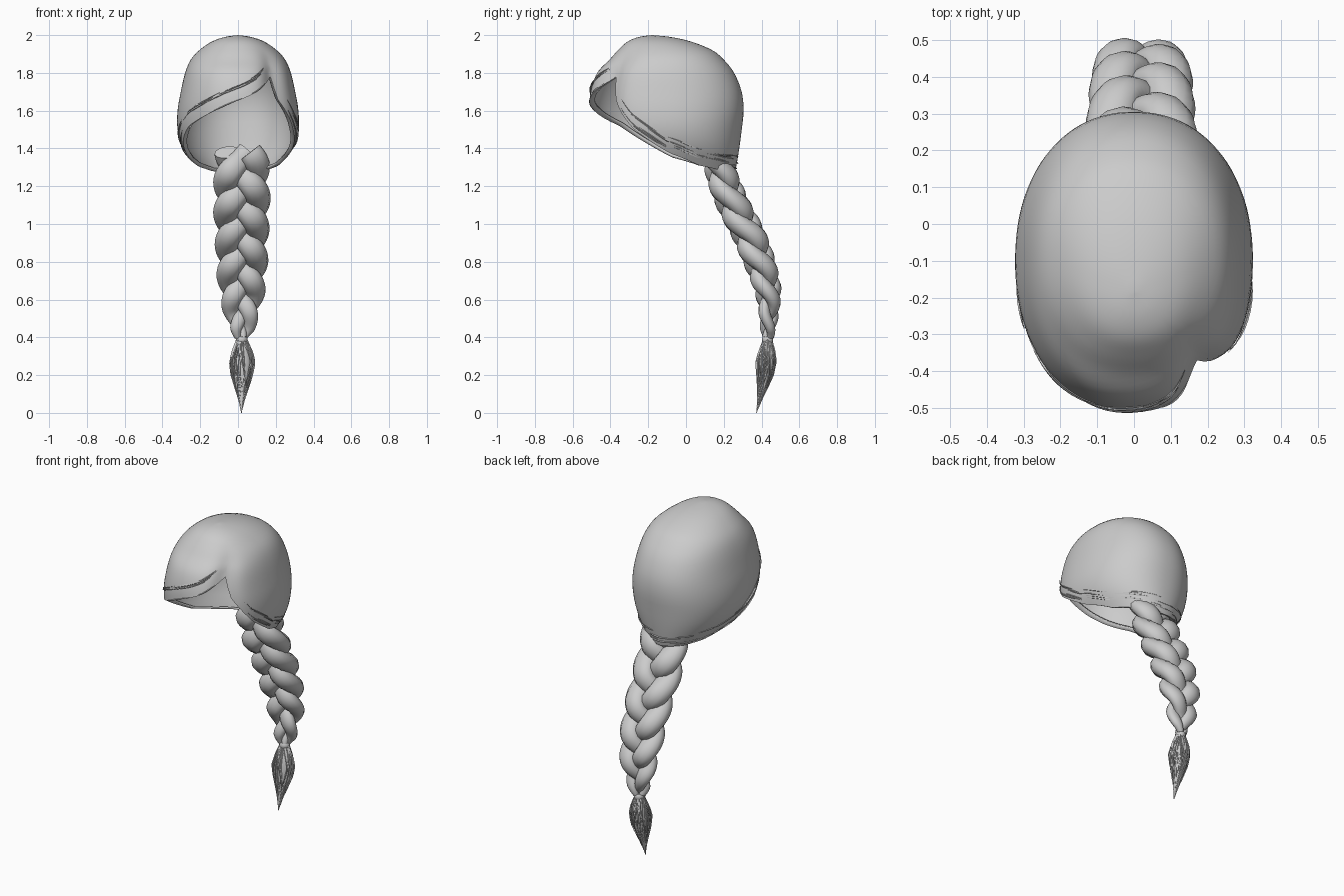
import bpy, bmesh, math, random
from mathutils import Vector

if "Cube" in bpy.data.objects:
    bpy.data.objects.remove(bpy.data.objects["Cube"])

random.seed(4)
hair = bpy.data.materials.new("hair_grey")
hair.diffuse_color = (0.6, 0.6, 0.6, 1)
hair.use_nodes = True
hair.node_tree.nodes["Principled BSDF"].inputs["Base Color"].default_value = hair.diffuse_color


def finish(name, bm, angle=50):
    bmesh.ops.recalc_face_normals(bm, faces=bm.faces)
    me = bpy.data.meshes.new(name)
    bm.to_mesh(me)
    bm.free()
    me.materials.append(hair)
    ob = bpy.data.objects.new(name, me)
    bpy.context.collection.objects.link(ob)
    bpy.ops.object.select_all(action='DESELECT')
    ob.select_set(True)
    bpy.context.view_layer.objects.active = ob
    bpy.ops.object.shade_smooth_by_angle(angle=math.radians(angle))
    return ob


def lerp_table(tab, k):
    """Linear lookup in rows of (key, value, ...)."""
    for a, b in zip(tab, tab[1:]):
        if k <= b[0]:
            f = max(0, (k - a[0]) / (b[0] - a[0]))
            return [p + (q - p) * f for p, q in zip(a[1:], b[1:])]
    return list(tab[-1][1:])


def tube(bm, pts, wide, deep, sides=10):
    """Capped tube; wide is the sideways radius, deep the other one."""
    rings = []
    for i, p in enumerate(pts):
        t = (pts[min(i + 1, len(pts) - 1)] - pts[max(i - 1, 0)]).normalized()
        ref = Vector((0, 1, 0)) if abs(t.y) < 0.9 else Vector((1, 0, 0))
        u = t.cross(ref).normalized()
        v = t.cross(u)
        rings.append([bm.verts.new(p + u * wide[i] * math.cos(a) + v * deep[i] * math.sin(a))
                      for a in (2 * math.pi * k / sides for k in range(sides))])
    for r, q in zip(rings, rings[1:]):
        for k in range(sides):
            n = (k + 1) % sides
            bm.faces.new((r[k], r[n], q[n], q[k]))
    bm.faces.new(rings[0])
    bm.faces.new(rings[-1])


# Cap sections from the crown down: z, half width, front y, back y
SECT = [(2.0, 0, -.18, -.18), (1.99, .07, -.25, -.08), (1.965, .14, -.31, .03),
        (1.92, .205, -.36, .14), (1.87, .25, -.405, .2), (1.8, .28, -.47, .255),
        (1.7, .303, -.505, .295), (1.6, .32, -.51, .305), (1.5, .32, -.49, .295),
        (1.4, .29, -.45, .282), (1.3, .22, -.36, .265), (1.24, .17, -.3, .25)]
# Hairline height by angle: right lock, nape, left lock, swept fringe
RIM = [(-50, 1.78), (-44, 1.66), (-25, 1.5), (0, 1.37), (20, 1.31), (50, 1.28),
       (90, 1.265), (130, 1.28), (160, 1.31), (180, 1.35), (195, 1.42), (218, 1.52),
       (238, 1.57), (261, 1.63), (288, 1.7), (306, 1.765), (310, 1.78)]


def section(s):
    """Smooth (Catmull-Rom) section at fractional row s."""
    i = min(int(s), len(SECT) - 2)
    f = s - i
    c = [SECT[max(0, min(len(SECT) - 1, i + k))] for k in (-1, 0, 1, 2)]
    return [b + .5 * f * (d - a + f * (2 * a - 5 * b + 4 * d - e + f * (3 * (b - d) + e - a)))
            for a, b, d, e in zip(*c)]


def row_at(z):
    lo, hi = 0, len(SECT) - 1
    for _ in range(30):
        mid = (lo + hi) / 2
        lo, hi = (mid, hi) if section(mid)[0] > z else (lo, mid)
    return lo


def rim(deg):
    return lerp_table(RIM, (deg + 50) % 360 - 50)[0]


def surf(deg, s, grow=1.0):
    z, w, yf, yb = section(s)
    c, n = math.cos(math.radians(deg)), math.sin(math.radians(deg))
    # slightly squared outline, pinched at the parting
    off = (deg + 50 + 180) % 360 - 180
    grow *= 1 - .1 * math.exp(-(off / 13) ** 2) * max(0, min(1, (1.94 - z) / .14))
    x = math.copysign(abs(c) ** .92, c) * w * grow
    y = (yf + yb) / 2 + math.copysign(abs(n) ** .92, n) * (yb - yf) / 2 * grow
    return Vector((x, y, z))


# Hair cap: columns of faces from crown to hairline, with an inward curl
bm = bmesh.new()
cols, rows = 120, 26
grid = []
for i in range(cols):
    deg = -50 + 360 * i / cols
    end = row_at(rim(deg))
    col = [bm.verts.new(surf(deg, end * j / rows)) for j in range(rows + 1)]
    col.append(bm.verts.new(surf(deg, end, .93) + Vector((0, 0, .006))))
    grid.append(col)
for i in range(cols):
    a, b = grid[i], grid[(i + 1) % cols]
    for j in range(rows + 1):
        bm.faces.new((a[j], b[j], b[j + 1], a[j + 1]))
bmesh.ops.remove_doubles(bm, verts=bm.verts, dist=1e-5)
cap = finish("hair_cap", bm)
mod = cap.modifiers.new("thickness", 'SOLIDIFY')
mod.thickness = .012
mod.offset = -1

# Fine loose strands that follow the hairline
bm = bmesh.new()
for start, stop, count in ((-40, 60, 14), (45, 135, 12), (120, 205, 14), (205, 300, 16)):
    for _ in range(count):
        a = random.uniform(start, stop - 15)
        b = min(stop, a + random.uniform(15, 45))
        lift, grow = random.uniform(.0, .09), random.uniform(1.0, 1.02)
        pts = []
        for k in range(9):
            d = a + (b - a) * k / 8
            pts.append(surf(d, row_at(rim(d) + lift), grow))
        r = [.0035 * math.sin(math.pi * (k + .4) / 8.8) for k in range(9)]
        tube(bm, pts, r, r, 4)
finish("hairline_strands", bm)

# Braid: three flattened strands weaving about a leaning centre line
# z, centre y, half width, half depth
PATH = [(.39, .432, .03, .03), (.45, .435, .07, .042), (.55, .44, .1, .056),
        (.65, .435, .122, .07), (.8, .39, .135, .085), (.95, .33, .14, .09),
        (1.1, .25, .148, .088), (1.25, .19, .145, .085), (1.38, .16, .14, .07)]
for n in range(3):
    bm = bmesh.new()
    pts, wide, deep = [], [], []
    for k in range(81):
        f = k / 80
        z = 1.38 - .98 * f
        y, w, d = lerp_table(PATH, z)
        t = math.radians(35 + 710 * f + 120 * n)
        pts.append(Vector((.02 + .56 * w * math.sin(t), y - .45 * d * math.sin(2 * t), z)))
        swell = .85 + .15 * abs(math.sin(t))
        wide.append(.48 * w * swell)
        deep.append(.62 * d * swell)
    tube(bm, pts, wide, deep, 12)
    finish("braid_strand_%d" % (n + 1), bm)

# Hair tie
bm = bmesh.new()
tube(bm, [Vector((.02, .432, z)) for z in (.405, .395, .38, .37)],
     [.024, .03, .03, .024], [.024, .03, .03, .024], 14)
finish("hair_tie", bm)

# Tuft: a tapering core wrapped in fine strands
# z, centre y, radius
TUFT = [(0, .373, .002), (.06, .388, .013), (.12, .402, .03), (.2, .418, .053),
        (.27, .424, .062), (.32, .428, .05), (.385, .432, .024)]
bm = bmesh.new()
tube(bm, [Vector((.018, y, z)) for z, y, r in TUFT],
     [r * .9 for _, _, r in TUFT], [r * .7 for _, _, r in TUFT], 14)
finish("tuft_core", bm)
bm = bmesh.new()
for n in range(44):
    a, spread = 2.4 * n, random.uniform(.85, 1.15)
    low = random.uniform(.01, .14)
    pts = []
    for k in range(10):
        z = .385 + (low - .385) * k / 9
        y, r = lerp_table(TUFT, z)
        b = a + .25 * math.sin(k * .5 + n)
        pts.append(Vector((.018 + r * spread * math.cos(b), y + .78 * r * spread * math.sin(b), z)))
    rad = [.006 * (1 - .85 * k / 9) for k in range(10)]
    tube(bm, pts, rad, rad, 5)
finish("tuft_strands", bm)
